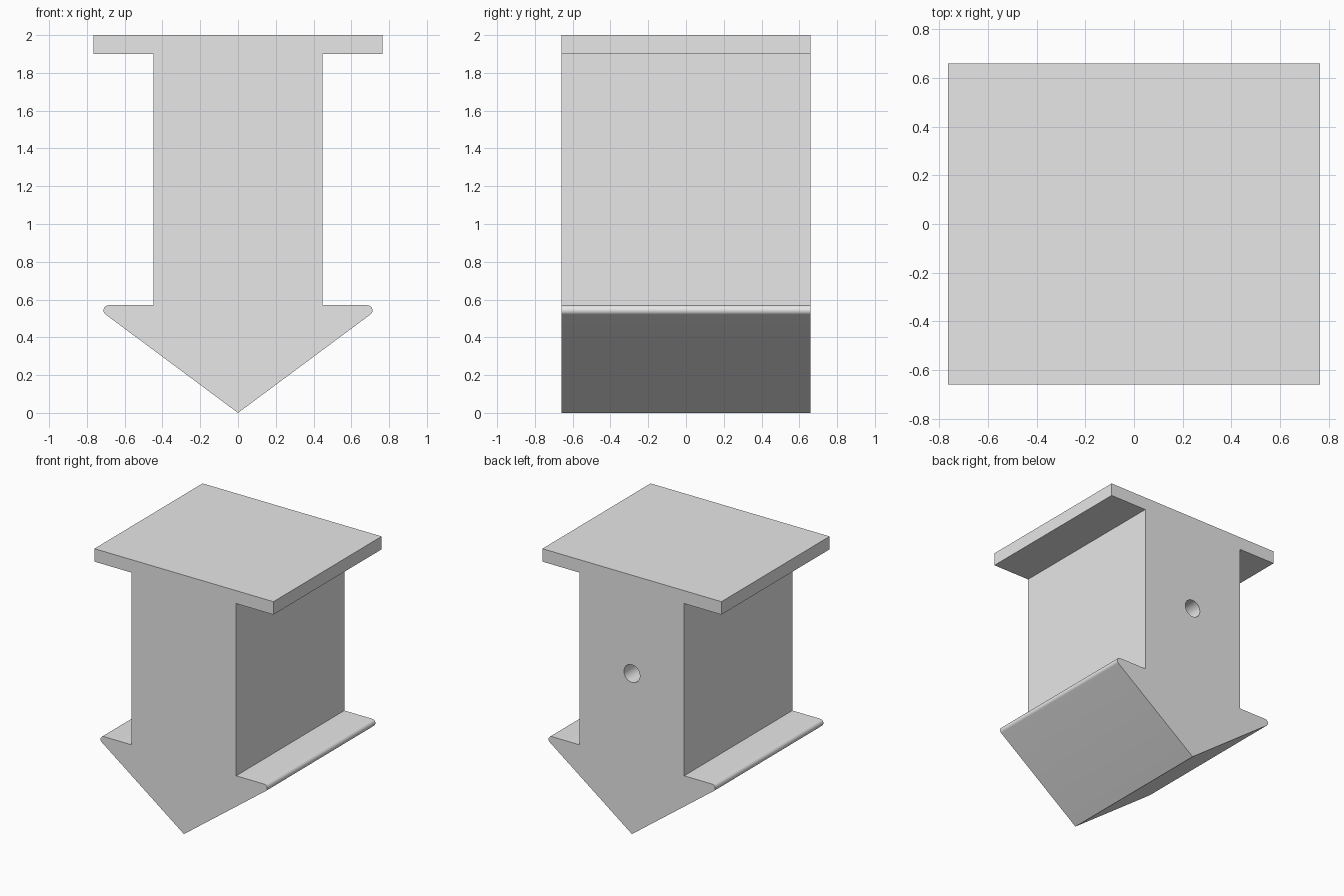
import bpy
import bmesh
from math import radians, cos, sin

cube = bpy.data.objects.get("Cube")
if cube:
    bpy.data.objects.remove(cube, do_unlink=True)

HALF_DEPTH = 0.66

grey = bpy.data.materials.new("light grey")
grey.use_nodes = True
grey.diffuse_color = (0.8, 0.8, 0.8, 1)
grey.node_tree.nodes["Principled BSDF"].inputs["Base Color"].default_value = (0.8, 0.8, 0.8, 1)


def barb_arc(cx=0.685, cz=0.543, r=0.027, start=-53.4, end=90, steps=12):
    """Rounded tip of the barb, from the sloping underside to the flat top."""
    angles = [radians(start + (end - start) * i / steps) for i in range(steps + 1)]
    return [(cx + r * cos(a), cz + r * sin(a)) for a in angles]


def extrude_profile(name, points):
    """Fill an x-z outline and extrude it from front to back."""
    bm = bmesh.new()
    face = bm.faces.new([bm.verts.new((x, -HALF_DEPTH, z)) for x, z in points])
    result = bmesh.ops.extrude_face_region(bm, geom=[face])
    moved = [v for v in result["geom"] if isinstance(v, bmesh.types.BMVert)]
    bmesh.ops.translate(bm, verts=moved, vec=(0, 2 * HALF_DEPTH, 0))
    bmesh.ops.recalc_face_normals(bm, faces=bm.faces)
    mesh = bpy.data.meshes.new(name)
    bm.to_mesh(mesh)
    bm.free()
    mesh.materials.append(grey)
    obj = bpy.data.objects.new(name, mesh)
    bpy.context.collection.objects.link(obj)
    return obj


# Half outline: rounded barb, shank, top plate; mirrored around the point
half = barb_arc() + [(0.447, 0.57), (0.447, 1.9), (0.765, 1.9), (0.765, 2)]
outline = [(0, 0)] + half + [(-x, z) for x, z in reversed(half)]
clip = extrude_profile("arrow_clip", outline)

# Blind round hole in the back face
hole_depth = 0.5
bpy.ops.mesh.primitive_cylinder_add(
    vertices=48, radius=0.068, depth=2 * hole_depth,
    location=(0, HALF_DEPTH, 1.24), rotation=(radians(90), 0, 0))
cutter = bpy.context.object
cutter.name = "hole_cutter"
cutter.hide_render = True
cutter.data.materials.append(grey)

cut = clip.modifiers.new("back_hole", 'BOOLEAN')
cut.operation = 'DIFFERENCE'
cut.solver = 'EXACT'
cut.object = cutter

bpy.ops.object.select_all(action='DESELECT')
clip.select_set(True)
bpy.context.view_layer.objects.active = clip
bpy.ops.object.modifier_apply(modifier=cut.name)
bpy.data.objects.remove(cutter, do_unlink=True)

# Smooth the rounded barbs and the hole, keep the corners sharp
bpy.ops.object.shade_smooth_by_angle(angle=radians(30))
